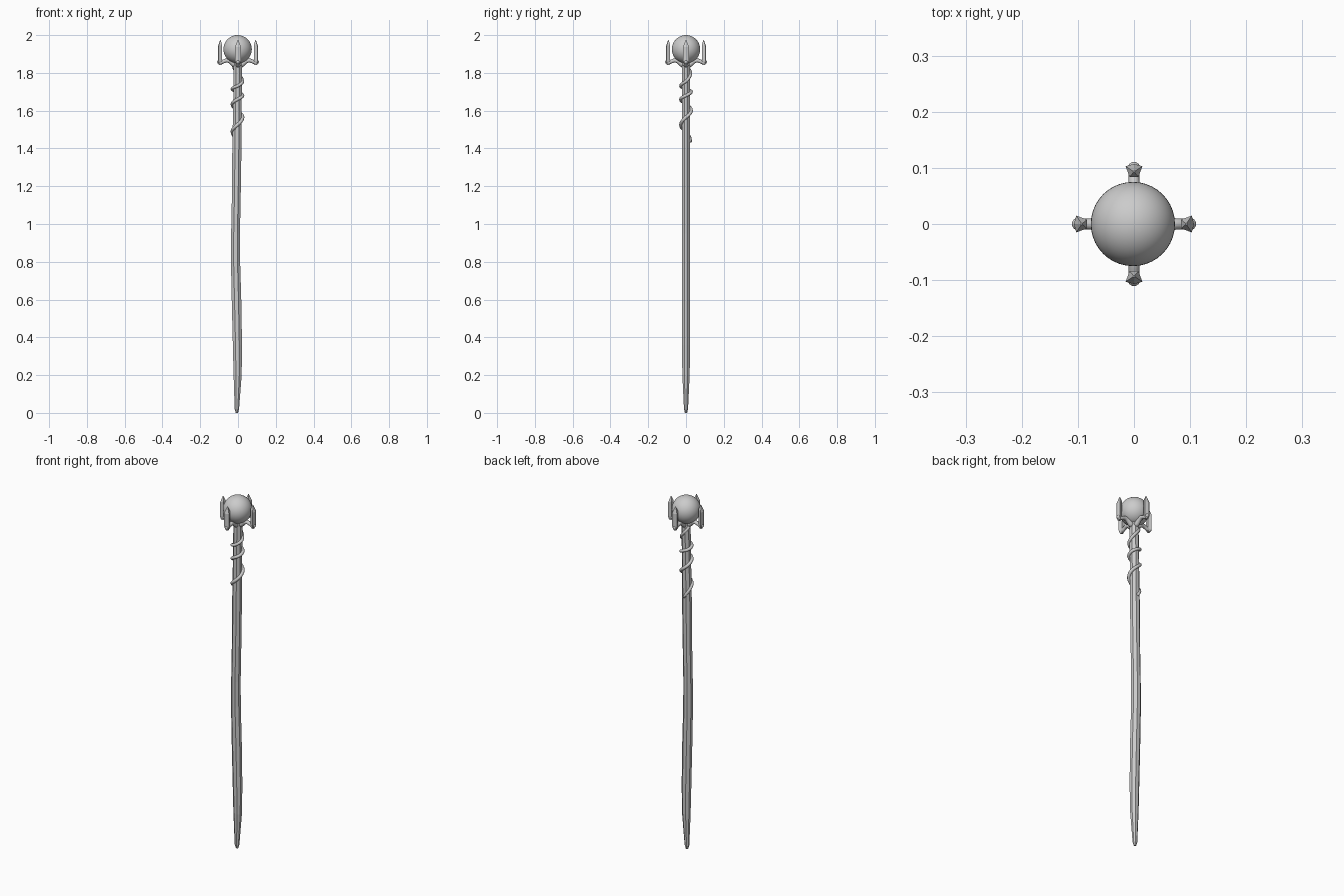
import bpy, bmesh, math
from mathutils import Vector, Matrix

if "Cube" in bpy.data.objects:
    bpy.data.objects.remove(bpy.data.objects["Cube"])


def finish(bm, name, smooth=False):
    bmesh.ops.recalc_face_normals(bm, faces=bm.faces)
    me = bpy.data.meshes.new(name)
    bm.to_mesh(me)
    bm.free()
    for p in me.polygons:
        p.use_smooth = smooth
    ob = bpy.data.objects.new(name, me)
    bpy.context.collection.objects.link(ob)
    return ob


def loft(bm, rings):
    """Skin a list of equal-length rings and cap both ends."""
    vs = [[bm.verts.new(p) for p in r] for r in rings]
    n = len(vs[0])
    for a, b in zip(vs, vs[1:]):
        for i in range(n):
            j = (i + 1) % n
            bm.faces.new((a[i], a[j], b[j], b[i]))
    bm.faces.new(vs[0][::-1])
    bm.faces.new(vs[-1])


def tube(bm, pts, radii, sides=8):
    """Round tube along a path, with a radius at each point."""
    pts = [Vector(p) for p in pts]
    rings = []
    for i, p in enumerate(pts):
        t = (pts[min(i + 1, len(pts) - 1)] - pts[max(i - 1, 0)]).normalized()
        ref = Vector((0, 0, 1)) if abs(t.z) < 0.95 else Vector((0, 1, 0))
        u = t.cross(ref).normalized()
        v = u.cross(t)
        rings.append([p + (u * math.cos(k * math.tau / sides)
                           + v * math.sin(k * math.tau / sides)) * radii[i]
                      for k in range(sides)])
    loft(bm, rings)


def interp(keys, x):
    for (x0, y0), (x1, y1) in zip(keys, keys[1:]):
        if x <= x1:
            return y0 + (y1 - y0) * (x - x0) / (x1 - x0)
    return keys[-1][1]


# Gently crooked faceted shaft: height, x offset, x radius, y radius
profile = [(0.0, -0.006, 0.006, 0.006), (0.02, -0.006, 0.012, 0.011),
           (0.20, -0.002, 0.022, 0.020), (0.36, -0.003, 0.025, 0.022),
           (0.60, -0.008, 0.026, 0.023), (0.80, -0.013, 0.025, 0.023),
           (0.95, -0.013, 0.024, 0.023), (1.15, -0.009, 0.024, 0.023),
           (1.40, -0.006, 0.025, 0.023), (1.65, -0.003, 0.023, 0.023),
           (1.86, 0.0, 0.023, 0.023)]
bm = bmesh.new()
loft(bm, [[(cx + rx * math.cos((k + 0.5) * math.tau / 8) * 1.05,
            ry * math.sin((k + 0.5) * math.tau / 8) * 1.05, z)
           for k in range(8)] for z, cx, rx, ry in profile])
finish(bm, "shaft")

# Vine winding up the shaft
climb = [(90, 1.435), (180, 1.49), (270, 1.525), (360, 1.565), (450, 1.60),
         (540, 1.635), (630, 1.66), (720, 1.68), (810, 1.70), (900, 1.715),
         (990, 1.73), (1080, 1.755), (1170, 1.80), (1260, 1.84)]
path, radii = [], []
for a in range(90, 1261, 18):
    z, t = interp(climb, a), math.radians(a)
    r = interp([(90, 0.024), (180, 0.028), (1080, 0.028), (1260, 0.02)], a)
    path.append((r * math.cos(t) - 0.003, r * math.sin(t), z))
    radii.append(interp([(90, 0.007), (200, 0.009), (1260, 0.008)], a))
bm = bmesh.new()
tube(bm, path, radii)
finish(bm, "vine", True)

# Orb
bm = bmesh.new()
bmesh.ops.create_uvsphere(bm, u_segments=40, v_segments=24, radius=0.075,
                          matrix=Matrix.Translation((-0.002, 0, 1.925)))
finish(bm, "orb", True)

# Four claws: curled arm, knuckle and crystal prong
for i, side in enumerate(("right", "back", "left", "front")):
    rot = Matrix.Rotation(i * math.pi / 2, 4, 'Z')

    bm = bmesh.new()
    tube(bm, [(0.008, 0, 1.835), (0.025, 0, 1.848), (0.042, 0, 1.862),
              (0.06, 0, 1.867), (0.078, 0, 1.86), (0.092, 0, 1.853),
              (0.101, 0, 1.855)],
         [0.014, 0.014, 0.012, 0.011, 0.010, 0.010, 0.009])
    bmesh.ops.create_icosphere(bm, subdivisions=2, radius=0.011,
                               matrix=Matrix.Translation((0.100, 0, 1.858)))
    finish(bm, side + "_claw_arm", True).matrix_world = rot

    # Wedge-shaped prong, thin towards the orb with a slanted point
    bm = bmesh.new()
    sect = [(0.084, -0.008), (0.103, -0.015), (0.107, 0.0),
            (0.103, 0.015), (0.084, 0.008)]
    loft(bm, [[(0.093 + (x - 0.093) * s, y * s,
                z + (0.093 - x) * slant) for x, y in sect]
              for s, z, slant in ((0.6, 1.842, 0.0), (1.0, 1.862, 0.0),
                                  (1.0, 1.945, 0.6), (0.12, 1.974, 0.0))])
    finish(bm, side + "_prong").matrix_world = rot
